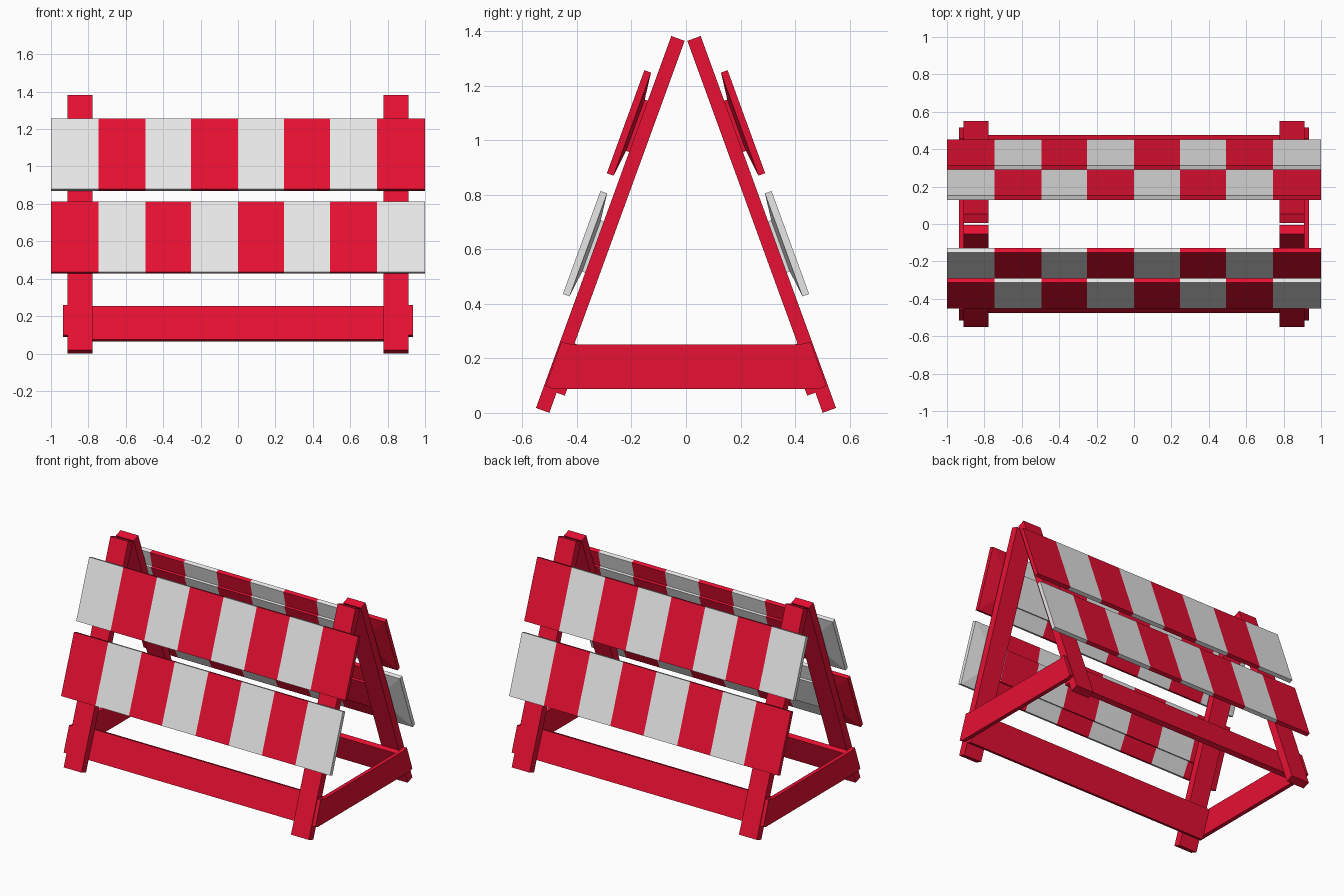
import bpy, bmesh, math
from mathutils import Vector

if "Cube" in bpy.data.objects:
    bpy.data.objects.remove(bpy.data.objects["Cube"])

TILT = math.radians(20)
CY, CZ = 0.2775, 0.691          # middle of each leg


def material(name, col):
    m = bpy.data.materials.new(name)
    m.diffuse_color = (*col, 1)
    m.use_nodes = True
    m.node_tree.nodes["Principled BSDF"].inputs["Base Color"].default_value = m.diffuse_color
    return m


red = material("red paint", (0.80, 0.005, 0.033))
white = material("white paint", (0.80, 0.80, 0.80))


def tilted(x, n, d, side):
    """Point in the leaning frame: n = outward, d = up along the leg."""
    y = CY + n * math.cos(TILT) - d * math.sin(TILT)
    z = CZ + n * math.sin(TILT) + d * math.cos(TILT)
    return Vector((x, side * y, z))


def loft(rings):
    """Closed solid through matching rings of points."""
    bm = bmesh.new()
    rows = [[bm.verts.new(p) for p in r] for r in rings]
    bm.faces.new(rows[0])
    bm.faces.new(rows[-1])
    for a, b in zip(rows, rows[1:]):
        for i in range(len(a)):
            j = (i + 1) % len(a)
            bm.faces.new((a[i], a[j], b[j], b[i]))
    bmesh.ops.recalc_face_normals(bm, faces=bm.faces)
    return bm


def finish(bm, name, mats):
    me = bpy.data.meshes.new(name)
    bm.to_mesh(me)
    bm.free()
    for m in mats:
        me.materials.append(m)
    bpy.context.collection.objects.link(bpy.data.objects.new(name, me))


def ring(n, x0, x1, d0, d1, side):
    return [tilted(x, n, d, side)
            for x, d in ((x0, d0), (x1, d0), (x1, d1), (x0, d1))]


def plank(name, x0, x1, n0, n1, d0, d1, side):
    finish(loft([ring(n, x0, x1, d0, d1, side) for n in (n0, n1)]), name, [red])


def striped_board(name, dc, side, first):
    # flat board, sloped back, then a raised pad that meets the legs
    prof = [(0.076, 1.0, 0.201), (0.050, 1.0, 0.201),
            (0.038, 0.9, 0.10), (0.024, 0.9, 0.10)]
    bm = loft([ring(n, -hx, hx, dc - hd, dc + hd, side) for n, hx, hd in prof])
    cuts = [-0.745, -0.495, -0.25, 0, 0.247, 0.493, 0.742]
    for c in cuts:
        bmesh.ops.bisect_plane(bm, geom=bm.verts[:] + bm.edges[:] + bm.faces[:],
                               plane_co=(c, 0, 0), plane_no=(1, 0, 0))
    for f in bm.faces:
        x = f.calc_center_median().x
        f.material_index = (sum(x > c for c in cuts) + first) % 2
    finish(bm, name, [red, white])


for side, label in ((-1, "front"), (1, "back")):
    # leaning legs
    for x in (-0.845, 0.845):
        plank(label + "_leg", x - 0.066, x + 0.066, -0.026, 0.026,
              -0.7255, 0.7255, side)
    # long lower rail behind the legs
    plank(label + "_lower_rail", -0.91, 0.91, -0.058, -0.025, -0.647, -0.455, side)
    # striped warning boards
    striped_board(label + "_upper_board", 0.373, side, 1)
    striped_board(label + "_lower_board", -0.098, side, 0)

# end rails joining the front and back legs
half = [(0.49, 0.088), (0.515, 0.098), (0.457, 0.26), (0.41, 0.25)]
outline = half + [(-y, z) for y, z in reversed(half)]
for s, label in ((-1, "left"), (1, "right")):
    finish(loft([[Vector((s * x, y, z)) for y, z in outline]
                 for x in (0.909, 0.936)]), label + "_end_rail", [red])
